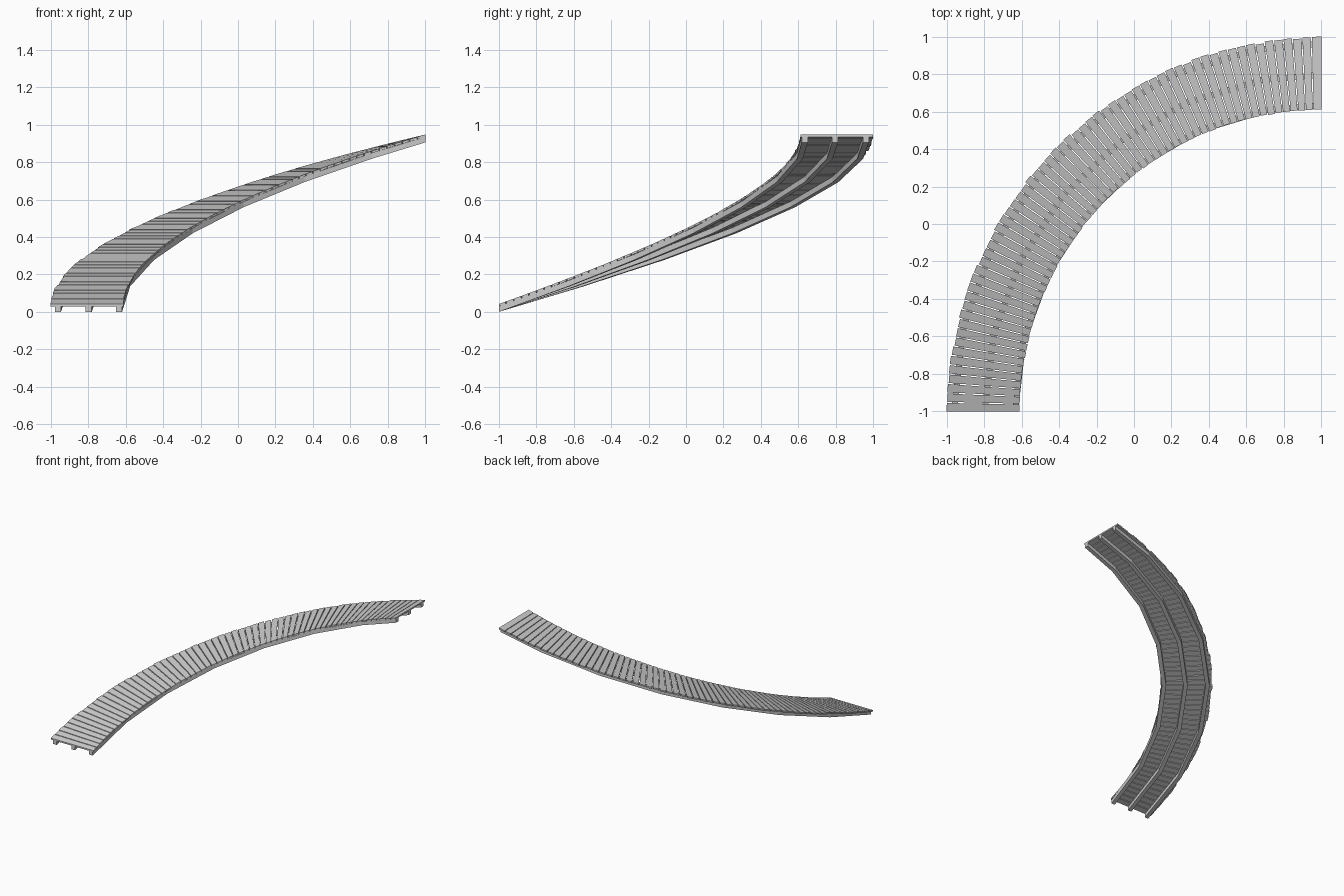
import bpy, bmesh, math, random
from mathutils import Vector

cube = bpy.data.objects.get("Cube")
if cube:
    bpy.data.objects.remove(cube, do_unlink=True)

random.seed(4)
PLANKS = 62
RISE = 0.905
GROUND = 0.03          # underside of the deck at the low end
INNER, OUTER = 1.612, 2.0

grey = bpy.data.materials.new("weathered_grey")
grey.use_nodes = True
colour = (0.6, 0.6, 0.6, 1)
grey.diffuse_color = colour
bsdf = grey.node_tree.nodes["Principled BSDF"]
bsdf.inputs["Base Color"].default_value = colour
bsdf.inputs["Roughness"].default_value = 0.8


def height(f):
    """Climb along the quarter turn, slightly fuller in the upper half."""
    return RISE * f + 0.17 * f * f * (1 - f)


def point(f, radius, lift):
    a = f * math.pi / 2
    return Vector((1 - radius * math.cos(a), -1 + radius * math.sin(a),
                   height(f) + lift))


def section(bm, f, r0, r1, low, high):
    corners = ((r0, low), (r1, low), (r1, high), (r0, high))
    return [bm.verts.new(point(f, r, z)) for r, z in corners]


def sweep(bm, stations, r0, r1, low, high):
    """Rectangular bar through the given fractions of the turn."""
    rings = [section(bm, f, r0, r1, low, high) for f in stations]
    for a, b in zip(rings, rings[1:]):
        for i in range(4):
            j = (i + 1) % 4
            bm.faces.new((a[i], a[j], b[j], b[i]))
    bm.faces.new(rings[0][::-1])
    bm.faces.new(rings[-1])


def finish(bm, name):
    bmesh.ops.recalc_face_normals(bm, faces=bm.faces)
    mesh = bpy.data.meshes.new(name)
    bm.to_mesh(mesh)
    bm.free()
    mesh.materials.append(grey)
    obj = bpy.data.objects.new(name, mesh)
    bpy.context.collection.objects.link(obj)


# Deck boards, with slightly uneven ends
bm = bmesh.new()
for i in range(PLANKS):
    shift = 0 if i in (0, PLANKS - 1) else random.uniform(0, 0.012)
    start = i / PLANKS
    end = 1 if i == PLANKS - 1 else (i + 0.88) / PLANKS
    sweep(bm, (start, end), INNER - shift * 0.4, OUTER - shift, GROUND, GROUND + 0.012)
finish(bm, "deck_boards")

# Three faceted beams under the deck
stations = [min(1, k * 13.3 / 90) for k in range(7)] + [1]
for name, radius in (("inner_beam", 1.635), ("middle_beam", 1.797), ("outer_beam", 1.962)):
    bm = bmesh.new()
    sweep(bm, stations, radius - 0.016, radius + 0.016, 0, GROUND)
    finish(bm, name)
